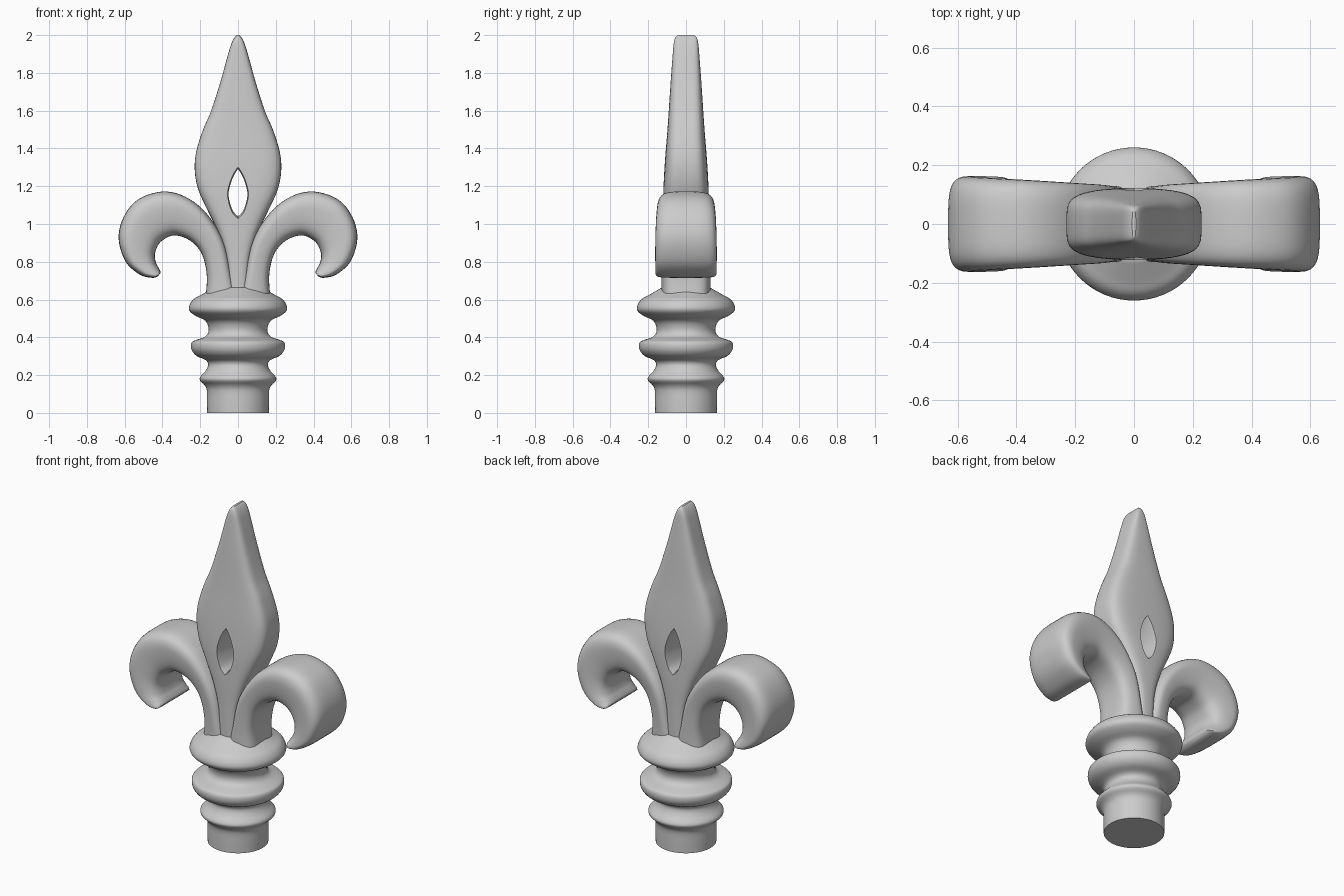
import bpy, bmesh, math

if "Cube" in bpy.data.objects:
    bpy.data.objects.remove(bpy.data.objects["Cube"])


def smooth_rows(rows, steps):
    """Catmull-Rom interpolation through rows of numbers."""
    p = [rows[0]] + rows + [rows[-1]]
    out = []
    for i in range(1, len(p) - 2):
        for s in range(steps):
            t = s / steps
            out.append([0.5 * (2 * b + (c - a) * t + (2 * a - 5 * b + 4 * c - d) * t * t
                               + (3 * b - a - 3 * c + d) * t ** 3)
                        for a, b, c, d in zip(p[i - 1], p[i], p[i + 1], p[i + 2])])
    return out + [rows[-1]]


def loft(name, rings, angle=40):
    """Skin a list of closed rings and cap both ends."""
    bm = bmesh.new()
    vs = [[bm.verts.new(p) for p in r] for r in rings]
    n = len(vs[0])
    for a, b in zip(vs, vs[1:]):
        for i in range(n):
            j = (i + 1) % n
            bm.faces.new((a[i], a[j], b[j], b[i]))
    bm.faces.new(vs[0])
    bm.faces.new(vs[-1])
    bmesh.ops.recalc_face_normals(bm, faces=bm.faces[:])
    me = bpy.data.meshes.new(name)
    bm.to_mesh(me)
    bm.free()
    ob = bpy.data.objects.new(name, me)
    bpy.context.collection.objects.link(ob)
    smooth(ob, angle)
    return ob


def smooth(ob, angle):
    bpy.ops.object.select_all(action='DESELECT')
    ob.select_set(True)
    bpy.context.view_layer.objects.active = ob
    bpy.ops.object.shade_smooth_by_angle(angle=math.radians(angle))


def rounded(k, n, power):
    """Point k of n on a unit rounded square."""
    a = 2 * math.pi * (k + 0.5) / n
    c, s = math.cos(a), math.sin(a)
    return (math.copysign(abs(c) ** (2 / power), c),
            math.copysign(abs(s) ** (2 / power), s))


# Turned base with three rings: radius, height
profile = [[.163, .0], [.164, .06], [.165, .12], [.178, .148], [.2, .17], [.2, .19],
           [.172, .222], [.158, .255], [.172, .28], [.22, .302], [.246, .335],
           [.246, .372], [.222, .386], [.172, .405], [.155, .44], [.172, .487],
           [.222, .512], [.257, .54], [.257, .57], [.235, .602], [.2, .622],
           [.165, .642], [.125, .665]]
N = 64
loft("turned_base", [[(r * math.cos(2 * math.pi * k / N), r * math.sin(2 * math.pi * k / N), z)
                      for k in range(N)] for r, z in smooth_rows(profile, 3)], 50)

# Centre blade: height, half width, half depth
blade_rows = [[.58, .055, .122], [.8, .065, .122], [.95, .105, .124], [1.08, .165, .124],
              [1.18, .21, .122], [1.28, .229, .117], [1.38, .222, .11], [1.5, .185, .1],
              [1.6, .142, .093], [1.75, .094, .083], [1.88, .058, .073], [1.95, .037, .067],
              [1.985, .02, .059], [2.0, .006, .045]]
blade_rings = []
for z, w, d in smooth_rows(blade_rows, 4):
    ring = []
    for k in range(48):
        u, v = rounded(k, 48, 4.5)
        ridge = .94 + .06 * (1 - abs(u))
        ring.append((u * w, v * d * ridge, z))
    blade_rings.append(ring)
blade = loft("centre_blade", blade_rings, 50)

# Teardrop opening through the blade: half width, height
drop = smooth_rows([[.0, 1.04], [.03, 1.075], [.05, 1.15], [.04, 1.21], [.02, 1.26], [.0, 1.29]], 4)
outline = drop + [[-x, z] for x, z in drop[-2:0:-1]]
cutter = loft("teardrop_cutter", [[(x * f, y, 1.15 + (z - 1.15) * f) for x, z in outline]
                                  for y, f in ((-.2, 1.5), (-.125, 1.12), (-.09, 1), (.09, 1),
                                               (.125, 1.12), (.2, 1.5))])
cutter.hide_render = True
mod = blade.modifiers.new("opening", 'BOOLEAN')
mod.operation = 'DIFFERENCE'
mod.solver = 'EXACT'
mod.object = cutter
bpy.context.view_layer.objects.active = blade
bpy.ops.object.modifier_apply(modifier=mod.name)
bpy.data.objects.remove(cutter)
smooth(blade, 40)

# Curled side petals: outer x, z, inner x, z, half depth
petal_rows = [[.0, .58, .175, .58, .13], [.03, .72, .165, .72, .13], [.075, .91, .187, .83, .134],
              [.17, 1.06, .232, .895, .139], [.28, 1.145, .29, .93, .145],
              [.40, 1.172, .35, .938, .151], [.53, 1.13, .41, .905, .157],
              [.607, 1.035, .435, .86, .161], [.632, .92, .44, .825, .163],
              [.595, .80, .432, .79, .163], [.52, .732, .42, .768, .162],
              [.455, .715, .411, .75, .158], [.425, .722, .41, .74, .145]]
for side, name in ((1, "right_petal"), (-1, "left_petal")):
    rings = []
    for ox, oz, ix, iz, d in smooth_rows(petal_rows, 5):
        ring = []
        for k in range(40):
            u, v = rounded(k, 40, 4)
            t = (u + 1) / 2
            depth = d * (.84 + .16 * min(1, t * 1.7))
            ring.append((side * (ix + (ox - ix) * t), v * depth, iz + (oz - iz) * t))
        rings.append(ring)
    loft(name, rings, 60)
